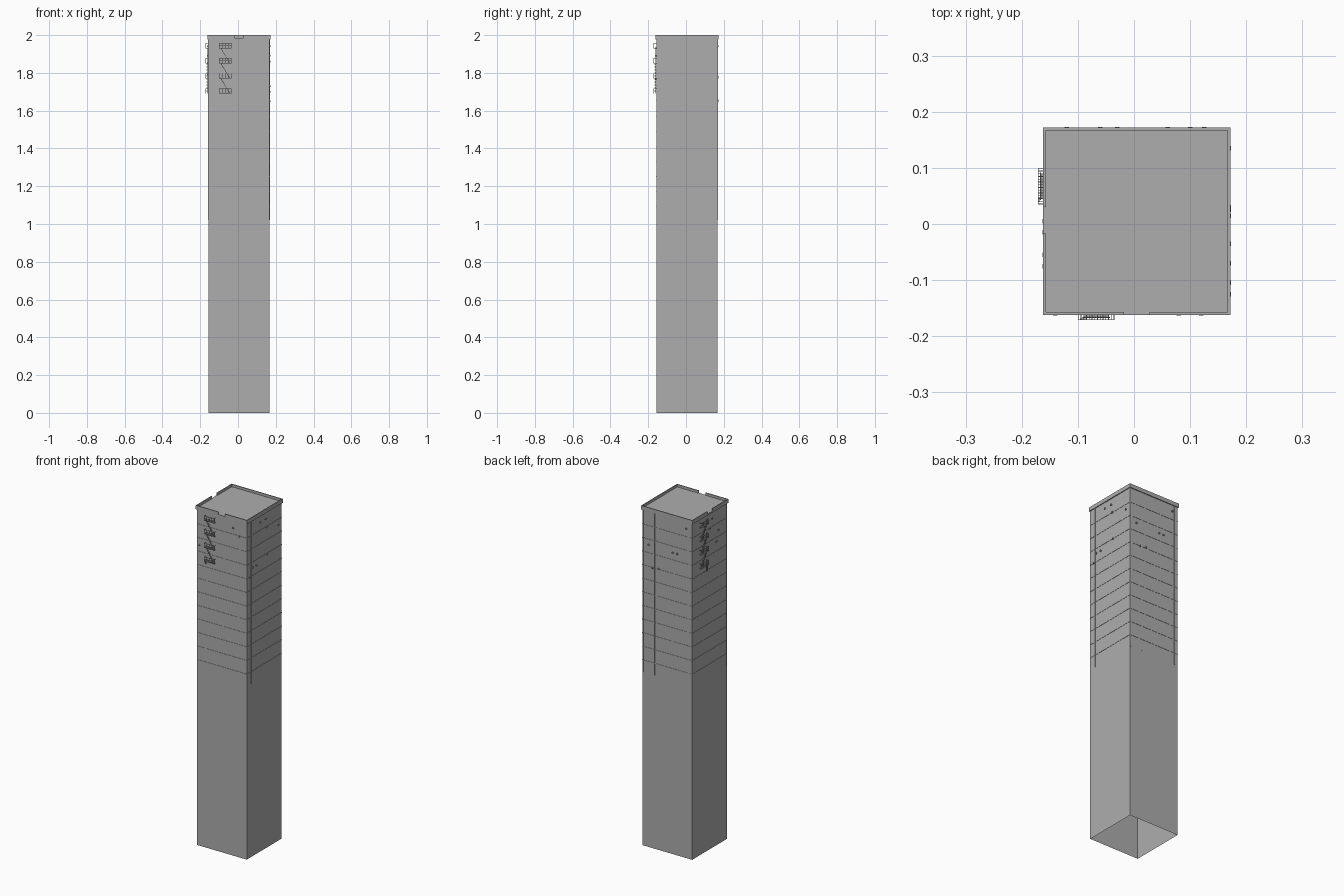
import bpy, bmesh
from mathutils import Vector

if "Cube" in bpy.data.objects:
    bpy.data.objects.remove(bpy.data.objects["Cube"])

C = 0.005      # plan centre of the tower (fire escapes shift the bounds)
W = 0.162      # wall half width
P = 0.167      # parapet half width

grey = bpy.data.materials.new("concrete grey")
grey.diffuse_color = (0.42, 0.42, 0.42, 1)
grey.use_nodes = True
grey.node_tree.nodes["Principled BSDF"].inputs["Base Color"].default_value = grey.diffuse_color

BOX_FACES = [(0, 1, 3, 2), (4, 6, 7, 5), (0, 4, 5, 1), (2, 3, 7, 6), (0, 2, 6, 4), (1, 5, 7, 3)]


def finish(bm, name):
    bmesh.ops.recalc_face_normals(bm, faces=bm.faces)
    me = bpy.data.meshes.new(name)
    bm.to_mesh(me)
    bm.free()
    me.materials.append(grey)
    ob = bpy.data.objects.new(name, me)
    bpy.context.collection.objects.link(ob)
    return ob


def place(side, u, d, z):
    """Wall coordinates: u along the wall (world x or y), d outwards, z up."""
    return {"front": Vector((u, C - W - d, z)), "back": Vector((u, C + W + d, z)),
            "left": Vector((C - W - d, u, z)), "right": Vector((C + W + d, u, z))}[side]


def box(bm, side, u, d, z):
    """Box given as ranges in wall coordinates."""
    vs = [bm.verts.new(place(side, a, b, c)) for a in u for b in d for c in z]
    for f in BOX_FACES:
        bm.faces.new([vs[i] for i in f])


def slope(bm, side, u, d, z, t):
    """Thin bar running from (u0, z0) to (u1, z1)."""
    vs = [bm.verts.new(place(side, u[i], b, z[i] + c)) for i in (0, 1) for b in d for c in (0, t)]
    for f in BOX_FACES:
        bm.faces.new([vs[i] for i in f])


# tower walls with roof, open underneath
bm = bmesh.new()
box(bm, "front", (C - W, C + W), (0, -2 * W), (0, 1.985))
bm.faces.ensure_lookup_table()
bmesh.ops.delete(bm, geom=[f for f in bm.faces if f.calc_center_median().z < 0.01], context='FACES')
finish(bm, "tower_walls")

# cornice under the parapet
bm = bmesh.new()
for side in ("front", "back"):
    box(bm, side, (C - P, C + P), (0, P - W), (1.977, 1.985))
for side in ("left", "right"):
    box(bm, side, (C - W, C + W), (0, P - W), (1.977, 1.985))
finish(bm, "cornice")

# parapet, broken on the front and left
bm = bmesh.new()
gaps = {"front": (-0.018, 0.028), "left": (-0.017, 0.030)}
for side in ("front", "back", "left", "right"):
    h = P if side in ("front", "back") else W
    ends = (C - h, C + h)
    runs = [ends]
    if side in gaps:
        g = gaps[side]
        runs = [(ends[0], g[0]), (g[1], ends[1])]
    for r in runs:
        box(bm, side, r, (0, P - W), (1.985, 2.0))
finish(bm, "parapet")

# storey ledges on the upper half
bm = bmesh.new()
for k in range(11):
    z = 1.09 + 0.08 * k
    for side in ("front", "back", "left", "right"):
        box(bm, side, (C - W, C + W), (0, 0.0015), (z, z + 0.003))
finish(bm, "storey_ledges")

# drain pipes down to mid height
bm = bmesh.new()
for side, u in (("right", -0.115), ("back", 0.088), ("back", -0.135), ("back", 0.163), ("left", -0.153)):
    box(bm, side, (u - 0.002, u + 0.002), (0, 0.003), (1.02, 1.98))
finish(bm, "drain_pipes")

# small air conditioner boxes
bm = bmesh.new()
units = {"right": [(-0.035, 1.94), (0.015, 1.94), (0.025, 1.89), (0.135, 1.86), (0.03, 1.73),
                   (-0.07, 1.70), (-0.105, 1.70), (-0.125, 1.65)],
         "back": [(0.125, 1.78), (0.10, 1.65), (0.06, 1.655), (-0.03, 1.775), (-0.06, 1.775), (-0.12, 1.94)],
         "left": [(0.005, 1.89), (-0.015, 1.94), (-0.075, 1.85), (-0.055, 1.79)],
         "front": [(0.12, 1.89), (0.08, 1.93), (-0.14, 1.77)]}
for side, spots in units.items():
    for u, z in spots:
        box(bm, side, (u - 0.004, u + 0.004), (0, 0.006), (z - 0.004, z + 0.004))
finish(bm, "air_conditioners")


def fire_escape(name, side, u0, u1, drop):
    bm = bmesh.new()
    D, t = 0.0145, 0.0015
    floors = [1.69, 1.77, 1.85, 1.93]
    for i, z in enumerate(floors):
        # platform: frame and slats
        box(bm, side, (u0, u1), (D - t, D), (z, z + 0.003))
        box(bm, side, (u0, u1), (0.002, 0.002 + t), (z, z + 0.003))
        for k in range(14):
            u = u0 + (u1 - u0 - t) * k / 13
            box(bm, side, (u, u + t), (0, D), (z, z + 0.002))
        # railing
        for h in (0.013, 0.026):
            box(bm, side, (u0, u1), (D - t, D), (z + h, z + h + t))
        for e in (u0, u1 - t):
            box(bm, side, (e, e + t), (0, D), (z + 0.026, z + 0.026 + t))
        for k in range(5):
            u = u0 + (u1 - u0 - t) * k / 4
            box(bm, side, (u, u + t), (D - t, D), (z, z + 0.026))
        # stair flight up to the next platform
        if i < len(floors) - 1:
            a, b = u1 - 0.008, u0 + 0.008
            for d in (0.003, 0.009):
                slope(bm, side, (a, b), (d, d + t), (z, floors[i + 1]), 0.004)
            for k in range(1, 10):
                u, zz = a + (b - a) * k / 10, z + 0.08 * k / 10
                box(bm, side, (u - 0.002, u + 0.002), (0.003, 0.0105), (zz + 0.001, zz + 0.0025))
    # drop ladder
    for u in (u0 + 0.004, u0 + 0.012):
        box(bm, side, (u, u + t), (D - 2 * t, D - t), (drop, 1.69))
    z = drop + 0.004
    while z < 1.69:
        box(bm, side, (u0 + 0.004, u0 + 0.012), (D - 2 * t, D - t), (z, z + t))
        z += 0.008
    finish(bm, name)


fire_escape("front_fire_escape", "front", -0.10, -0.035, 1.675)
fire_escape("left_fire_escape", "left", 0.035, 0.10, 1.655)
